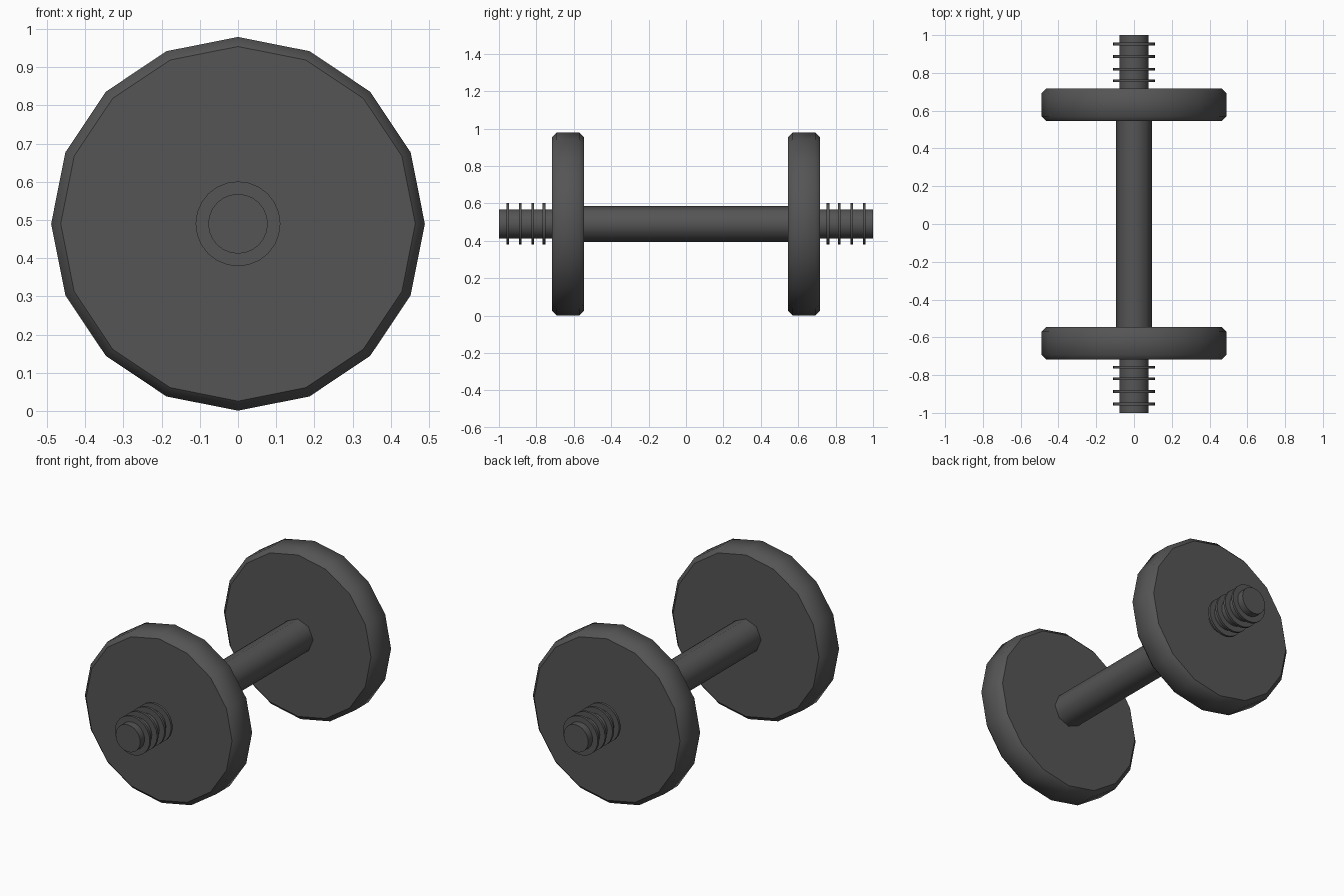
import bpy, bmesh, math
from mathutils import Matrix

if "Cube" in bpy.data.objects:
    bpy.data.objects.remove(bpy.data.objects["Cube"])

CZ = 0.49  # axis height

iron = bpy.data.materials.new("dark_iron")
iron.diffuse_color = (0.09, 0.09, 0.09, 1)
iron.use_nodes = True
iron.node_tree.nodes["Principled BSDF"].inputs["Base Color"].default_value = iron.diffuse_color


def lathe(name, profile, sides):
    """Closed solid from (y, radius) stations around the bar axis."""
    bm = bmesh.new()
    rings = []
    for y, r in profile:
        rings.append([bm.verts.new((r * math.sin(2 * math.pi * i / sides), y,
                                    CZ + r * math.cos(2 * math.pi * i / sides)))
                      for i in range(sides)])
    for a, b in zip(rings, rings[1:]):
        for i in range(sides):
            j = (i + 1) % sides
            bm.faces.new((a[i], a[j], b[j], b[i])).smooth = True
    # flat end caps with sharp borders
    for cap in (rings[0], rings[-1]):
        f = bm.faces.new(cap)
        for e in f.edges:
            e.smooth = False
    bmesh.ops.recalc_face_normals(bm, faces=bm.faces)
    me = bpy.data.meshes.new(name)
    bm.to_mesh(me)
    bm.free()
    me.materials.append(iron)
    ob = bpy.data.objects.new(name, me)
    bpy.context.collection.objects.link(ob)
    return ob


# grip between the plates
lathe("grip", [(-0.56, 0.096), (0.56, 0.096)], 8)

for s, side in ((-1, "front"), (1, "back")):
    # weight plate with chamfered rim
    lathe(side + "_plate", [(s * 0.545, 0.464), (s * 0.57, 0.489),
                            (s * 0.692, 0.489), (s * 0.717, 0.464)], 16)
    # bar end
    lathe(side + "_bar_end", [(s * 0.70, 0.078), (s * 1.0, 0.078)], 24)
    # thread rings
    for k, y in enumerate((0.759, 0.819, 0.887, 0.953)):
        lathe(f"{side}_thread_{k + 1}", [(s * (y - 0.007), 0.111),
                                         (s * (y + 0.007), 0.111)], 24)
